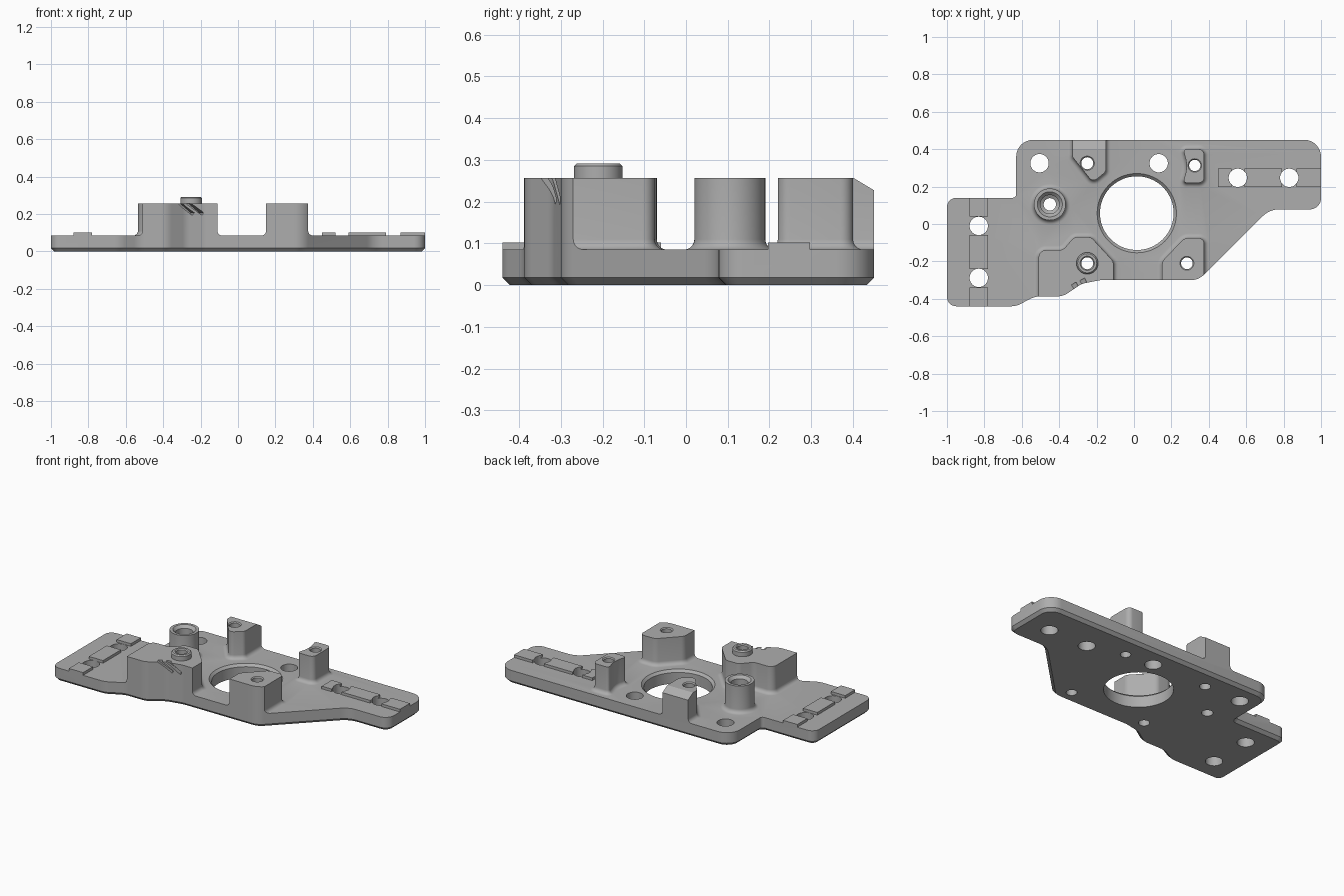
import bpy, bmesh, math
from mathutils import Vector, Matrix

if "Cube" in bpy.data.objects:
    bpy.data.objects.remove(bpy.data.objects["Cube"], do_unlink=True)

metal = bpy.data.materials.new("grey metal")
metal.use_nodes = True
GREY = (0.42, 0.42, 0.42, 1)
metal.diffuse_color = GREY
metal.node_tree.nodes["Principled BSDF"].inputs["Base Color"].default_value = GREY

TOP = 0.085      # plate surface
BOSS = 0.257     # boss height


def make(name, bm):
    bmesh.ops.recalc_face_normals(bm, faces=bm.faces)
    mesh = bpy.data.meshes.new(name)
    bm.to_mesh(mesh)
    bm.free()
    mesh.materials.append(metal)
    ob = bpy.data.objects.new(name, mesh)
    bpy.context.collection.objects.link(ob)
    return ob


def loft(name, rings):
    """Skin a stack of equal-length rings and cap both ends."""
    bm = bmesh.new()
    loops = [[bm.verts.new(p) for p in ring] for ring in rings]
    n = len(loops[0])
    for a, b in zip(loops, loops[1:]):
        for i in range(n):
            j = (i + 1) % n
            bm.faces.new((a[i], a[j], b[j], b[i]))
    bm.faces.new(loops[0][::-1])
    bm.faces.new(loops[-1])
    return make(name, bm)


def rounded(corners, steps=8):
    """Outline with an arc of the given radius at every (x, y, radius) corner."""
    out, n = [], len(corners)
    for i, (x, y, r) in enumerate(corners):
        p = Vector((x, y))
        u = Vector(corners[i - 1][:2]) - p
        v = Vector(corners[(i + 1) % n][:2]) - p
        half = u.angle(v) / 2
        reach = min(r / math.tan(half), 0.48 * u.length, 0.48 * v.length)
        r = reach * math.tan(half)
        u.normalize()
        v.normalize()
        centre = p + (u + v).normalized() * (r / math.sin(half))
        a, b = p + u * reach - centre, p + v * reach - centre
        turn = math.atan2(a.x * b.y - a.y * b.x, a.dot(b))
        for k in range(steps + 1):
            out.append(centre + Matrix.Rotation(turn * k / steps, 2) @ a)
    return out


def prism(name, corners, levels):
    """Loft an outline through (z, outward offset) levels."""
    pts = rounded(corners)
    n = len(pts)
    normals = []
    for i in range(n):
        d = (pts[(i + 1) % n] - pts[i - 1]).normalized()
        normals.append(Vector((d.y, -d.x)))
    return loft(name, [[(*(p + q * off), z) for p, q in zip(pts, normals)]
                       for z, off in levels])


def lathe(name, x, y, profile, seg=48):
    """Revolve (radius, z) pairs around a vertical axis."""
    turn = [2 * math.pi * i / seg for i in range(seg)]
    return loft(name, [[(x + r * math.cos(a), y + r * math.sin(a), z) for a in turn]
                       for r, z in profile])


def box(name, centre, size, rot=Matrix.Identity(4)):
    bm = bmesh.new()
    bmesh.ops.create_cube(bm, size=1, matrix=Matrix.Translation(centre) @ rot
                          @ Matrix.Diagonal((*size, 1)))
    return make(name, bm)


def combine(body, other, operation):
    mod = body.modifiers.new("bool", 'BOOLEAN')
    mod.operation, mod.solver, mod.object = operation, 'EXACT', other
    bpy.context.view_layer.objects.active = body
    bpy.ops.object.modifier_apply(modifier=mod.name)
    bpy.data.objects.remove(other, do_unlink=True)


# Root fillet shared by all bosses
F = 0.025
fillet = [(0.03, F)]
for k in range(6):
    t = math.pi / 2 * k / 5
    fillet.append((TOP + F * (1 - math.cos(t)), F * (1 - math.sin(t))))
boss_levels = fillet + [(BOSS, 0)]

# Oversized slab, trimmed to the outline later
plate = box("mounting_plate", (0, 0, TOP / 2 - 0.05), (2.4, 1.4, TOP + 0.1))

# Raised bosses
bosses = {
    "front_left_boss": [(-.51, -.5, .02), (-.11, -.5, .02), (-.11, -.2, .04),
                        (-.23, -.07, .04), (-.32, -.07, .04), (-.38, -.14, .05),
                        (-.51, -.14, .04)],
    "front_right_boss": [(.15, -.4, .02), (.375, -.4, .02), (.375, -.075, .03),
                         (.27, -.075, .05), (.15, -.2, .05)],
    "back_boss": [(-.15, .55, .02), (-.33, .55, .02), (-.33, .36, .03),
                  (-.22, .222, .03), (-.15, .28, .03)],
    "small_boss": [(.375, .22, .03), (.375, .4, .03), (.262, .4, .015),
                   (.287, .31, .25), (.262, .22, .015)],
}
for name, corners in bosses.items():
    boss = prism(name, corners, boss_levels)
    if name == "back_boss":
        slope = Matrix.Rotation(math.radians(-31), 4, 'X')
        combine(boss, box("slope_cutter", (-.24, .503, .254), (.4, .18, .1), slope),
                'DIFFERENCE')
    combine(plate, boss, 'UNION')

# Round boss and locating collar
combine(plate, lathe("round_boss", -.45, .105,
                     [(.085 + off, z) for z, off in boss_levels]), 'UNION')
combine(plate, lathe("collar", -.25, -.21,
                     [(.058, .2), (.058, .285), (.051, .292)]), 'UNION')

# Raised pads beside the end holes
for x0, x1 in ((.45, .52), (.59, .79), (.87, 1.1)):
    combine(plate, box("right_pad", ((x0 + x1) / 2, .247, .08), (x1 - x0, .1, .044)), 'UNION')
for y0, y1 in ((-.55, -.34), (-.24, -.06), (.04, .25)):
    combine(plate, box("left_pad", (-.83, (y0 + y1) / 2, .08), (.1, y1 - y0, .044)), 'UNION')

# Trim everything to the outline, with a chamfered bottom edge
outline = [(-1, -.44, .05), (-.63, -.44, .12), (-.53, -.387, .12), (-.38, -.387, .1),
           (-.28, -.32, .1), (-.18, -.3, .1), (.345, -.3, .1), (.725, .078, .12),
           (1, .078, .06), (1, .45, .09), (-.63, .45, .09), (-.63, .14, .02),
           (-1, .14, .05)]
combine(plate, prism("outline", outline, [(0, -.018), (.018, 0), (.5, 0)]), 'INTERSECT')

# Central opening with a chamfered rim
combine(plate, lathe("opening", .015, .058,
                     [(.197, -.1), (.197, .07), (.212, TOP), (.212, .4)], 72), 'DIFFERENCE')

# Plain through holes
for x, y in ((-.505, .325), (.132, .325), (.555, .247), (.83, .247), (-.83, -.01), (-.83, -.288)):
    combine(plate, lathe("hole", x, y, [(.049, -.1), (.049, .2)]), 'DIFFERENCE')

# Boss holes with a countersunk mouth
for x, y, r, z in ((-.25, -.21, .032, .292), (.283, -.21, .031, BOSS),
                   (-.25, .325, .032, BOSS), (.325, .313, .03, BOSS)):
    combine(plate, lathe("boss_hole", x, y, [(r, -.1), (r, z - .006), (r + .006, z),
                                             (r + .006, .4)]), 'DIFFERENCE')
combine(plate, lathe("counterbore", -.45, .105,
                     [(.033, -.1), (.033, .17), (.05, .18), (.05, .24), (.067, BOSS),
                      (.067, .4)]), 'DIFFERENCE')

# Slanted slots on the front left boss
tilt = Matrix.Rotation(math.radians(30), 4, 'Z') @ Matrix.Rotation(math.radians(37), 4, 'Y')
for x, y in ((-.31, -.34), (-.265, -.318)):
    combine(plate, box("slot", (x, y, BOSS), (.19, .05, .017), tilt), 'DIFFERENCE')

bpy.ops.object.select_all(action='DESELECT')
plate.select_set(True)
bpy.context.view_layer.objects.active = plate
bpy.ops.object.shade_smooth_by_angle(angle=math.radians(28))
